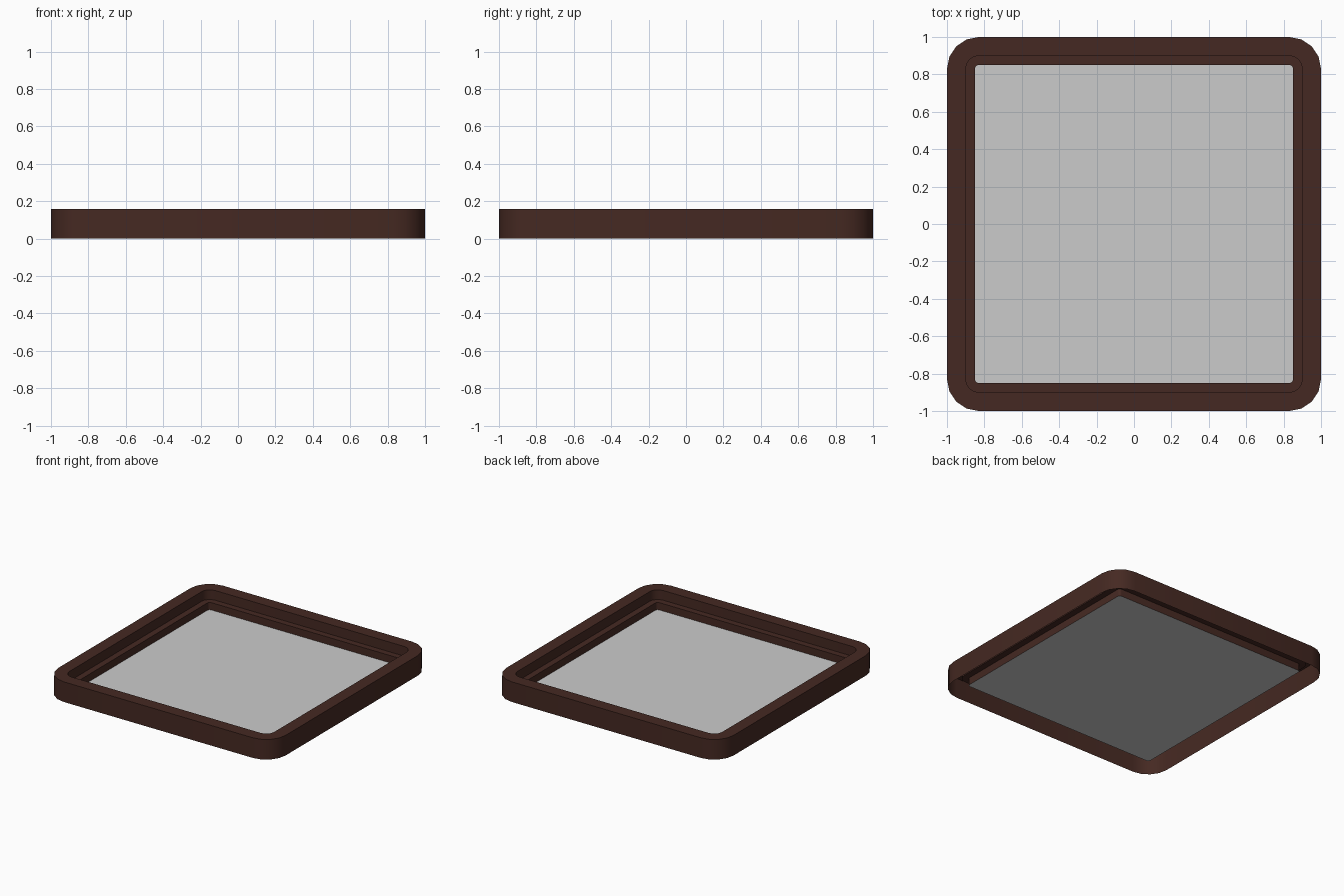
import bpy, bmesh, math

if "Cube" in bpy.data.objects:
    bpy.data.objects.remove(bpy.data.objects["Cube"])

SEGS = 4      # facets per rounded corner
CORE = 0.83   # centre of the corner arcs


def ring(bm, half, z):
    """Rounded square outline, all rings share the same corner centres."""
    r = half - CORE
    verts = []
    for k, (sx, sy) in enumerate([(1, 1), (-1, 1), (-1, -1), (1, -1)]):
        for i in range(SEGS + 1):
            a = math.pi / 2 * (k + i / SEGS)
            verts.append(bm.verts.new((sx * CORE + r * math.cos(a),
                                       sy * CORE + r * math.sin(a), z)))
    return verts


def finish(bm, name):
    mesh = bpy.data.meshes.new(name)
    bm.to_mesh(mesh)
    bm.free()
    obj = bpy.data.objects.new(name, mesh)
    bpy.context.collection.objects.link(obj)
    return obj


# frame: open shell swept from outer wall over the rim to the stepped inner lip
profile = [(1.0, 0.0), (1.0, 0.16), (0.9, 0.16), (0.9, 0.083), (0.85, 0.083), (0.85, 0.025)]
bm = bmesh.new()
rings = [ring(bm, h, z) for h, z in profile]
for lower, upper in zip(rings, rings[1:]):
    n = len(lower)
    for i in range(n):
        j = (i + 1) % n
        bm.faces.new((lower[i], lower[j], upper[j], upper[i]))
frame = finish(bm, "frame")
wood = bpy.data.materials.new("dark_wood")
wood.diffuse_color = (0.06, 0.022, 0.016, 1)
wood.use_nodes = True
wood.node_tree.nodes["Principled BSDF"].inputs["Base Color"].default_value = wood.diffuse_color
frame.data.materials.append(wood)
bpy.context.view_layer.objects.active = frame
frame.select_set(True)
bpy.ops.object.shade_smooth_by_angle(angle=math.radians(40))

# panel: flat sheet closing the opening
bm = bmesh.new()
bm.faces.new(ring(bm, 0.85, 0.025))
finish(bm, "panel")
